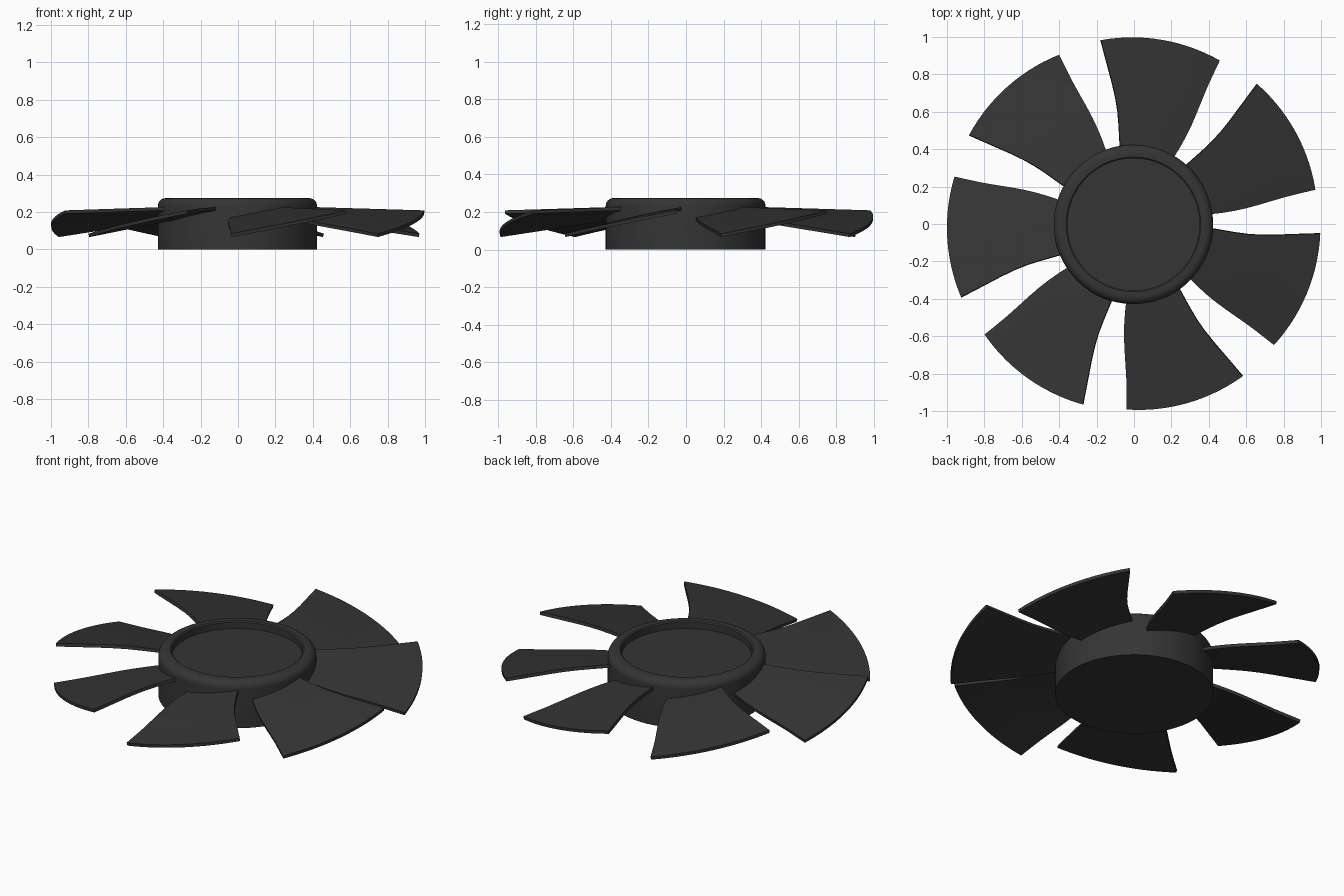
import bpy, bmesh, math
from mathutils import Vector

if "Cube" in bpy.data.objects:
    bpy.data.objects.remove(bpy.data.objects["Cube"])

CENTER = Vector((-0.003, -0.002, 0))
BLADES = 7
CHORD = 14

dark = bpy.data.materials.new("dark_plastic")
dark.diffuse_color = (0.035, 0.035, 0.035, 1)
dark.use_nodes = True
dark.node_tree.nodes["Principled BSDF"].inputs["Base Color"].default_value = dark.diffuse_color


def make_object(name, bm):
    bmesh.ops.recalc_face_normals(bm, faces=bm.faces[:])
    me = bpy.data.meshes.new(name)
    bm.to_mesh(me)
    bm.free()
    ob = bpy.data.objects.new(name, me)
    bpy.context.collection.objects.link(ob)
    ob.location = CENTER
    me.materials.append(dark)
    return ob


def shade(ob):
    bpy.ops.object.select_all(action='DESELECT')
    ob.select_set(True)
    bpy.context.view_layer.objects.active = ob
    bpy.ops.object.shade_smooth_by_angle(angle=math.radians(35))


# Hub: lathed drum with rounded shoulder and recessed top
profile = [(0, 0), (0.426, 0), (0.426, 0.232)]
for i in range(1, 9):
    a = math.radians(90 * i / 8)
    profile.append((0.384 + 0.042 * math.cos(a), 0.232 + 0.042 * math.sin(a)))
profile += [(0.36, 0.274), (0.353, 0.268), (0.353, 0.23), (0, 0.23)]

bm = bmesh.new()
vs = [bm.verts.new((r, 0, z)) for r, z in profile]
es = [bm.edges.new(p) for p in zip(vs, vs[1:])]
bmesh.ops.spin(bm, geom=vs + es, cent=(0, 0, 0), axis=(0, 0, 1),
               angle=math.tau, steps=96)
bmesh.ops.remove_doubles(bm, verts=bm.verts[:], dist=1e-4)
shade(make_object("hub", bm))

# Blade sections: radius, low edge angle, high edge angle (degrees)
sections = [(0.40, 59.2, 100.3), (0.47, 59.0, 99.2), (0.54, 59.2, 98.4),
            (0.61, 59.7, 98.0), (0.68, 60.4, 98.1), (0.76, 61.2, 98.6),
            (0.84, 61.8, 99.2), (0.92, 62.1, 99.7), (1.0, 62.3, 100.1)]


def make_blade(index):
    bm = bmesh.new()
    rows = []
    for r, lo, hi in sections:
        t = (r - 0.43) / 0.57
        z_lo = 0.160 - 0.085 * t
        z_hi = 0.217 - 0.017 * t
        row = []
        for j in range(CHORD + 1):
            u = j / CHORD
            a = math.radians(lo + (hi - lo) * u + index * 360 / BLADES)
            # the low tip corner is drawn in slightly
            rr = r - 0.011 * max(t, 0) * (1 - u) ** 2
            row.append(bm.verts.new((rr * math.cos(a), rr * math.sin(a),
                                     z_lo + (z_hi - z_lo) * u)))
        rows.append(row)
    for a, b in zip(rows, rows[1:]):
        for j in range(CHORD):
            bm.faces.new((a[j], b[j], b[j + 1], a[j + 1]))
    ob = make_object(f"blade_{index + 1}", bm)
    shade(ob)
    # plate thickness
    mod = ob.modifiers.new("thickness", 'SOLIDIFY')
    mod.thickness = 0.018
    mod.offset = 0
    bpy.ops.object.modifier_apply(modifier=mod.name)
    shade(ob)


# Ring of pitched blades
for i in range(BLADES):
    make_blade(i)
